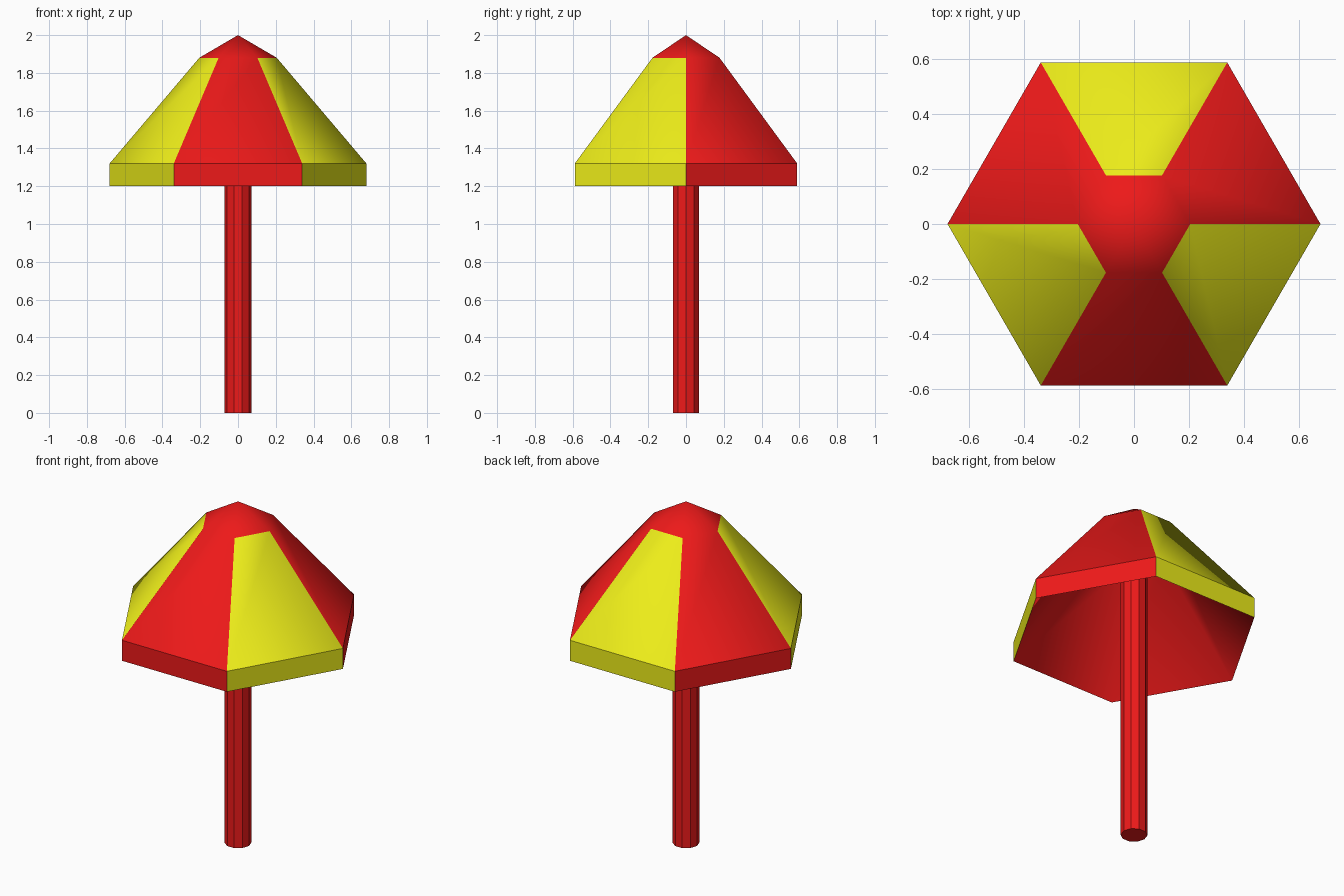
import bpy, bmesh
from math import cos, sin, pi

if "Cube" in bpy.data.objects:
    bpy.data.objects.remove(bpy.data.objects["Cube"])

SIDES = 6
RIM_R, RIM_Z = 0.68, 1.32
TOP_R, TOP_Z = 0.205, 1.88
APEX_Z = 2.0
DROP = 0.12          # canopy thickness, measured straight down


def material(name, color):
    m = bpy.data.materials.new(name)
    m.diffuse_color = color
    m.use_nodes = True
    m.node_tree.nodes["Principled BSDF"].inputs["Base Color"].default_value = m.diffuse_color
    return m


red = material("red", (0.85, 0.01, 0.01, 1))
yellow = material("yellow", (0.85, 0.85, 0.01, 1))


def add_object(name, bm, mats):
    bmesh.ops.recalc_face_normals(bm, faces=bm.faces)
    me = bpy.data.meshes.new(name)
    bm.to_mesh(me)
    bm.free()
    for m in mats:
        me.materials.append(m)
    ob = bpy.data.objects.new(name, me)
    bpy.context.collection.objects.link(ob)
    return ob


def ring(bm, r, z):
    return [bm.verts.new((r * cos(2 * pi * i / SIDES), r * sin(2 * pi * i / SIDES), z))
            for i in range(SIDES)]


# Canopy: striped outer shell, flat skirt and red lining
bm = bmesh.new()


def face(verts, mat, smooth):
    f = bm.faces.new(verts)
    f.material_index = mat
    f.smooth = smooth


def shell(dz):
    return (ring(bm, RIM_R, RIM_Z - dz), ring(bm, TOP_R, TOP_Z - dz),
            bm.verts.new((0, 0, APEX_Z - dz)))


rim, top, apex = shell(0)
rim_in, top_in, apex_in = shell(DROP)
for i in range(SIDES):
    j = (i + 1) % SIDES
    stripe = i % 2
    face((rim[i], rim[j], top[j], top[i]), stripe, True)
    face((top[i], top[j], apex), 0, True)
    face((rim_in[i], rim_in[j], rim[j], rim[i]), stripe, False)
    face((rim_in[j], rim_in[i], top_in[i], top_in[j]), 0, True)
    face((top_in[j], top_in[i], apex_in), 0, True)
add_object("canopy", bm, [red, yellow])

# Pole: ten flat sides, ending inside the canopy
POLE_H = 1.87
bm = bmesh.new()
pts = [(0.071 * cos(2 * pi * i / 10), 0.071 * sin(2 * pi * i / 10), 0) for i in range(10)]
base = bm.faces.new([bm.verts.new(p) for p in pts])
ext = bmesh.ops.extrude_face_region(bm, geom=[base], use_keep_orig=True)
bmesh.ops.translate(bm, vec=(0, 0, POLE_H),
                    verts=[g for g in ext["geom"] if isinstance(g, bmesh.types.BMVert)])
add_object("pole", bm, [red])
